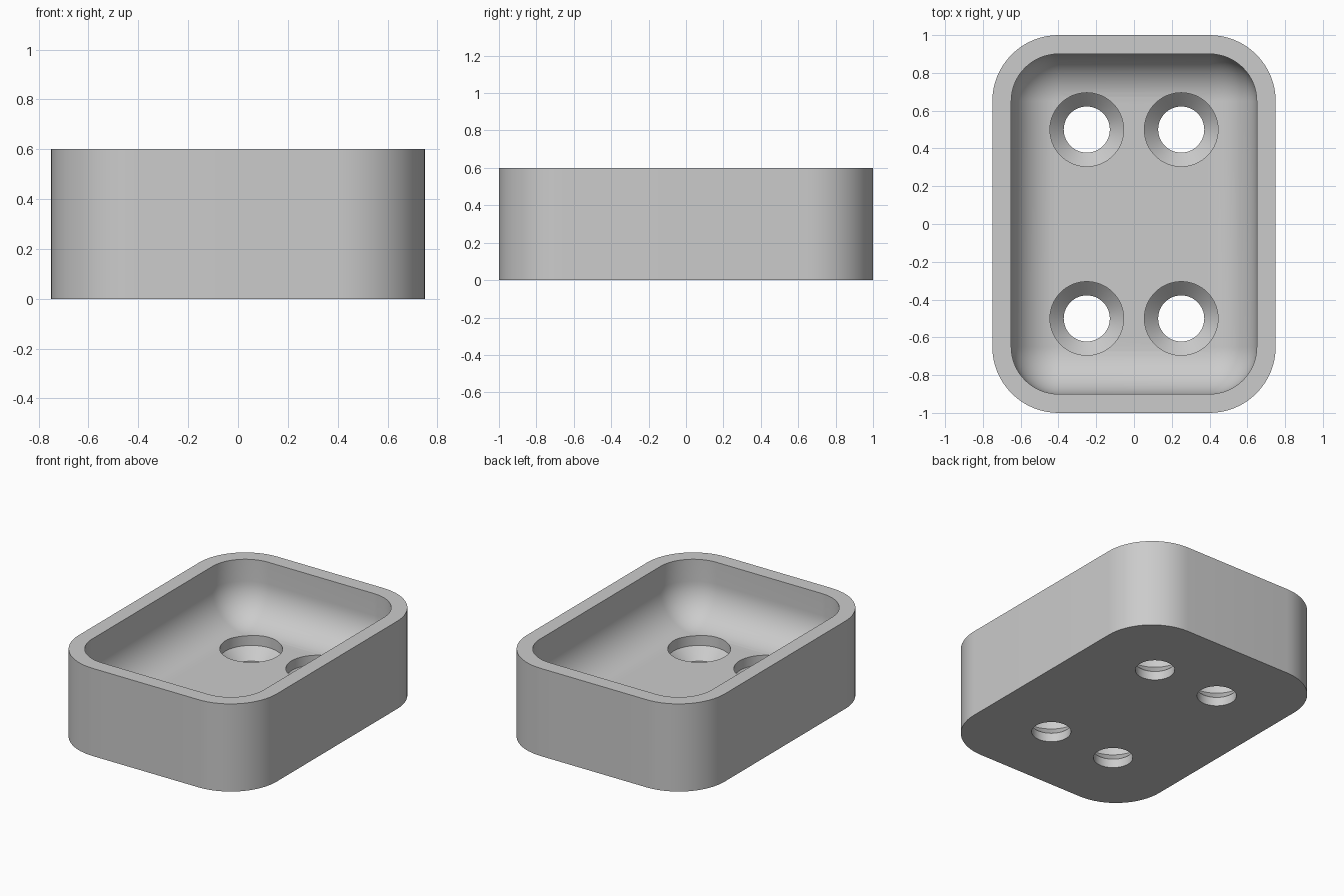
import bpy, bmesh
from math import sin, cos, pi, radians

cube = bpy.data.objects.get("Cube")
if cube:
    bpy.data.objects.remove(cube, do_unlink=True)

SEG = 16          # segments per quarter round
HEIGHT, FLOOR = 0.6, 0.2
CORE_X, CORE_Y = 0.4, 0.65   # centres of the corner rounds
OUTER_R, INNER_R = 0.35, 0.25

grey = bpy.data.materials.new("plain grey")
grey.use_nodes = True
grey.diffuse_color = (0.6, 0.6, 0.6, 1)
grey.node_tree.nodes["Principled BSDF"].inputs["Base Color"].default_value = (0.6, 0.6, 0.6, 1)


def rounded_ring(bm, radius, z):
    """Rounded rectangle around the fixed corner centres."""
    ring = []
    for i, (sx, sy) in enumerate([(1, 1), (-1, 1), (-1, -1), (1, -1)]):
        for k in range(SEG + 1):
            a = (i + k / SEG) * pi / 2
            ring.append(bm.verts.new((sx * CORE_X + radius * cos(a),
                                      sy * CORE_Y + radius * sin(a), z)))
    return ring


def circle_ring(bm, radius, z, n=64):
    return [bm.verts.new((radius * cos(2 * pi * k / n), radius * sin(2 * pi * k / n), z))
            for k in range(n)]


def loft(name, bm, rings):
    """Join the rings with quads, cap both ends and make an object."""
    for lower, upper in zip(rings, rings[1:]):
        for k in range(len(lower)):
            j = (k + 1) % len(lower)
            bm.faces.new((lower[k], lower[j], upper[j], upper[k]))
    bm.faces.new(rings[0][::-1])
    bm.faces.new(rings[-1])
    bmesh.ops.remove_doubles(bm, verts=bm.verts, dist=0.0001)
    bmesh.ops.recalc_face_normals(bm, faces=bm.faces)
    mesh = bpy.data.meshes.new(name)
    bm.to_mesh(mesh)
    bm.free()
    mesh.materials.append(grey)
    obj = bpy.data.objects.new(name, mesh)
    bpy.context.collection.objects.link(obj)
    return obj


# Tray: outer wall, flat rim, then inner wall curving down into the floor
bm = bmesh.new()
rings = [rounded_ring(bm, OUTER_R, 0), rounded_ring(bm, OUTER_R, HEIGHT),
         rounded_ring(bm, INNER_R, HEIGHT)]
for k in range(SEG + 1):
    a = k / SEG * pi / 2
    rings.append(rounded_ring(bm, INNER_R * cos(a), FLOOR + INNER_R * (1 - sin(a))))
tray = loft("tray", bm, rings)

# Four countersunk screw holes
bpy.context.view_layer.objects.active = tray
tray.select_set(True)
HOLE_PROFILE = [(0.122, -0.1), (0.122, 0.06), (0.195, 0.133), (0.195, 0.5)]
for x in (-0.25, 0.25):
    for y in (-0.5, 0.5):
        bm = bmesh.new()
        cutter = loft("screw_hole_cutter", bm, [circle_ring(bm, r, z) for r, z in HOLE_PROFILE])
        cutter.location = (x, y, 0)
        cutter.hide_render = True
        cut = tray.modifiers.new("screw hole", "BOOLEAN")
        cut.operation = "DIFFERENCE"
        cut.solver = "EXACT"
        cut.object = cutter
        bpy.context.view_layer.update()
        bpy.ops.object.modifier_apply(modifier=cut.name)
        bpy.data.objects.remove(cutter, do_unlink=True)

bpy.ops.object.shade_smooth_by_angle(angle=radians(30))
